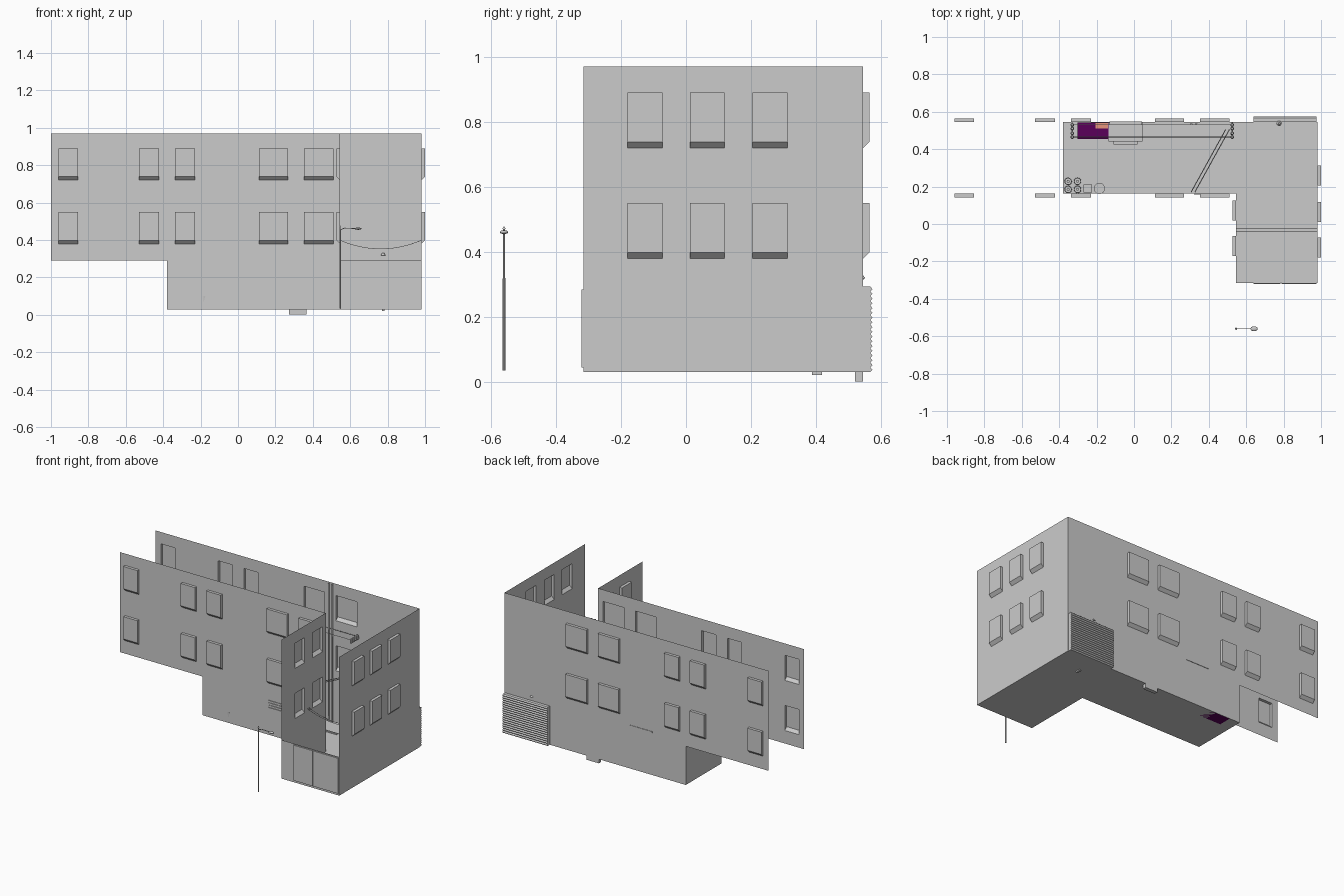
import bpy, bmesh, math
from mathutils import Vector

if "Cube" in bpy.data.objects:
    bpy.data.objects.remove(bpy.data.objects["Cube"])


def finish(name, bm, color=None):
    me = bpy.data.meshes.new(name)
    bmesh.ops.remove_doubles(bm, verts=bm.verts, dist=1e-5)
    bm.to_mesh(me)
    bm.free()
    ob = bpy.data.objects.new(name, me)
    bpy.context.collection.objects.link(ob)
    if color:
        m = bpy.data.materials.new(name + "_paint")
        m.diffuse_color = color
        m.use_nodes = True
        m.node_tree.nodes["Principled BSDF"].inputs["Base Color"].default_value = m.diffuse_color
        me.materials.append(m)
    return ob


def face(bm, pts):
    bm.faces.new([bm.verts.new(p) for p in pts])


def box(name, x0, x1, y0, y1, z0, z1, color=None):
    bm = bmesh.new()
    bmesh.ops.create_cube(bm, size=1)
    for v in bm.verts:
        v.co = Vector(((x0 + x1) / 2 + v.co.x * (x1 - x0),
                       (y0 + y1) / 2 + v.co.y * (y1 - y0),
                       (z0 + z1) / 2 + v.co.z * (z1 - z0)))
    return finish(name, bm, color)


def tube(name, pts, r, cyclic=False):
    cu = bpy.data.curves.new(name, 'CURVE')
    cu.dimensions = '3D'
    cu.bevel_depth = r
    cu.bevel_resolution = 1
    cu.use_fill_caps = True
    sp = cu.splines.new('POLY')
    sp.points.add(len(pts) - 1)
    for p, c in zip(sp.points, pts):
        p.co = (*c, 1)
    sp.use_cyclic_u = cyclic
    ob = bpy.data.objects.new(name, cu)
    bpy.context.collection.objects.link(ob)
    return ob


def drum(name, x, y, z0, z1, r, r2=None, n=16):
    bm = bmesh.new()
    bmesh.ops.create_cone(bm, cap_ends=True, segments=n, radius1=r,
                          radius2=r if r2 is None else r2, depth=z1 - z0)
    bmesh.ops.translate(bm, verts=bm.verts, vec=(x, y, (z0 + z1) / 2))
    return finish(name, bm)


BASE, DECK, TOP = 0.03, 0.292, 0.97
ROWS = [(0.38, 0.55), (0.72, 0.89)]
D = 0.019


def wall(name, place, u0, u1, wins, step=None):
    """Sheet wall with box windows pushed outward; place(u, z, out) -> point.
    Left of step the wall starts at deck height."""
    bm = bmesh.new()
    us = sorted({u0, u1, *([step] if step is not None else []), *[u for w in wins for u in w]})
    zs = sorted({BASE, DECK, TOP, *[z for r in ROWS for z in r]})
    for a, b in zip(us, us[1:]):
        for c, d in zip(zs, zs[1:]):
            if (a, b) in wins and (c, d) in ROWS:
                o = [(a, c), (b, c), (b, d), (a, d)]
                inner = [place(u, z, 0) for u, z in o]
                outer = [place(u, z + (D if z == c else 0), D) for u, z in o]
                face(bm, outer)
                for i in range(4):
                    j = (i + 1) % 4
                    face(bm, [inner[i], inner[j], outer[j], outer[i]])
            elif not (step is not None and b <= step and d <= DECK):
                face(bm, [place(a, c, 0), place(b, c, 0), place(b, d, 0), place(a, d, 0)])
    bmesh.ops.remove_doubles(bm, verts=bm.verts, dist=1e-5)
    bmesh.ops.recalc_face_normals(bm, faces=bm.faces)
    # point the sheet outward
    out = Vector(place(0, 0, 1)) - Vector(place(0, 0, 0))
    bm.normal_update()
    if sum((f.normal.dot(out) * f.calc_area() for f in bm.faces)) < 0:
        bmesh.ops.reverse_faces(bm, faces=bm.faces)
    return finish(name, bm)


# Outer walls with windows
long_wins = [(-0.96, -0.855), (-0.53, -0.423), (-0.338, -0.23), (0.113, 0.267), (0.353, 0.51)]
wall("back_wall", lambda u, z, o: (u, 0.545 + o, z), -1, 0.98, long_wins, -0.38)
wall("front_wall", lambda u, z, o: (u, 0.162 - o, z), -1, 0.545, long_wins, -0.38)
wall("wing_inner_wall", lambda u, z, o: (0.545 - o, u, z), -0.315, 0.162,
     [(-0.17, -0.065), (0.02, 0.125)])
wall("wing_outer_wall", lambda u, z, o: (0.98 + o, u, z), -0.315, 0.545,
     [(-0.18, -0.073), (0.012, 0.118), (0.205, 0.312)])

# L-shaped floor and the low end walls
bm = bmesh.new()
face(bm, [(-0.38, 0.162, BASE), (0.545, 0.162, BASE), (0.545, -0.315, BASE),
          (0.98, -0.315, BASE), (0.98, 0.545, BASE), (-0.38, 0.545, BASE)])
finish("floor", bm)
bm = bmesh.new()
face(bm, [(-0.38, 0.545, BASE), (-0.38, 0.162, BASE), (-0.38, 0.162, DECK), (-0.38, 0.545, DECK)])
finish("low_end_wall", bm)
bm = bmesh.new()
face(bm, [(0.545, -0.315, BASE), (0.98, -0.315, BASE), (0.98, -0.315, DECK), (0.545, -0.315, DECK)])
finish("garage_front_wall", bm)

# Garage door leaves
for i, (a, b) in enumerate([(0.64, 0.784), (0.788, 0.976)]):
    box(f"garage_leaf_{i}", a, b, -0.322, -0.315, 0.045, 0.285)

# Ribbed roller shutter on the back
bm = bmesh.new()
n, za, zb = 18, BASE, 0.293
prof = [(0.545, za)]
for i in range(n):
    h = (zb - za) / n
    prof += [(0.567, za + i * h), (0.574, za + (i + 0.5) * h)]
prof += [(0.567, zb), (0.545, zb)]
for (ya, z1), (yb, z2) in zip(prof, prof[1:]):
    face(bm, [(0.976, ya, z1), (0.64, ya, z1), (0.64, yb, z2), (0.976, yb, z2)])
for x in (0.64, 0.976):
    face(bm, [(x, y, z) for y, z in prof])
finish("roller_shutter", bm)

# Entrance door and slatted vent on the front
box("door_frame", 0.322, 0.332, 0.158, 0.164, 0.04, 0.215)
box("entrance_door", 0.332, 0.41, 0.157, 0.164, 0.035, 0.218)
for i in range(4):
    box(f"vent_slat_{i}", 0.117, 0.225, 0.158, 0.164, 0.207 + i * 0.016, 0.217 + i * 0.016)

# Riser pipes inside the back wall and their foot block
box("pipe_foot", 0.272, 0.365, 0.52, 0.545, 0.002, 0.03)
for x in (0.307, 0.333):
    tube(f"riser_pipe_{x}", [(x, 0.535, 0.03), (x, 0.535, 0.965)], 0.006)

# Insulator racks with wires strung between them
for x in (-0.33, 0.525):
    box("insulator_bar", x - 0.004, x + 0.004, 0.455, 0.543, 0.645, 0.652)
    for y in (0.465, 0.485, 0.51, 0.53):
        drum("insulator", x, y, 0.652, 0.675, 0.01, 0.006, 8)
for y in (0.465, 0.53):
    tube("wire", [(-0.33, y, 0.665), (0.525, y, 0.665)], 0.0015)
for dx in (-0.01, 0.01):
    tube("slanted_wire", [(0.315 + dx, 0.17, 0.4), (0.5 + dx, 0.505, 0.4)], 0.0025)

# Sagging cable across the wing
for y in (-0.022, -0.038):
    tube("sagging_cable", [(0.763 + 0.215 * t, y, 0.353 + 0.045 * t * t)
                           for t in [i / 8 - 1 for i in range(17)]], 0.0015)

# Floor rails
for dx in (-0.006, 0.006):
    box("wing_rail", 0.776 + dx - 0.003, 0.776 + dx + 0.003, -0.27, 0.41, 0.03, 0.034)
    for a, b in ((-0.29, -0.12), (0.035, 0.46)):
        box("hall_rail", a, b, 0.409 + dx - 0.003, 0.409 + dx + 0.003, 0.03, 0.034)
box("floor_drain", 0.77, 0.784, 0.387, 0.418, 0.022, 0.03)
drum("wall_lamp", 0.776, 0.538, 0.318, 0.332, 0.014, 0.005, 10)

# Counter, hood and purple bench with cushion
box("counter", -0.135, 0.045, 0.44, 0.543, 0.03, 0.12)
box("counter_step", -0.11, 0.02, 0.425, 0.44, 0.03, 0.05)
box("hood_ledge", -0.13, 0.042, 0.53, 0.548, 0.315, 0.325)
box("bench", -0.302, -0.135, 0.455, 0.543, 0.03, 0.12, (0.1, 0.0, 0.1, 1))
box("bench_cushion", -0.205, -0.14, 0.51, 0.54, 0.12, 0.128, (0.8, 0.3, 0.2, 1))

# Canisters, crate and bin in the front corner
for x in (-0.352, -0.302):
    for y in (0.185, 0.228):
        drum("canister", x, y, 0.03, 0.09, 0.02, 0.018, 12)
        drum("canister_cap", x, y, 0.09, 0.1, 0.008, 0.008, 8)
box("crate", -0.27, -0.225, 0.168, 0.21, 0.03, 0.08)
drum("bin", -0.185, 0.19, 0.03, 0.1, 0.026, 0.03)

# Street lamp
drum("lamp_post", 0.546, -0.56, 0.035, 0.47, 0.0045, 0.0035, 10)
drum("post_tip", 0.546, -0.56, 0.47, 0.478, 0.006, 0.002, 10)
tube("lamp_arm", [(0.546, -0.56, 0.455), (0.57, -0.56, 0.464), (0.63, -0.56, 0.462)], 0.0025)
bm = bmesh.new()
bmesh.ops.create_uvsphere(bm, u_segments=14, v_segments=8, radius=1)
for v in bm.verts:
    v.co = Vector((0.642 + v.co.x * 0.02, -0.56 + v.co.y * 0.013, 0.461 + v.co.z * 0.006))
for f in bm.faces:
    f.smooth = True
finish("lamp_head", bm)
